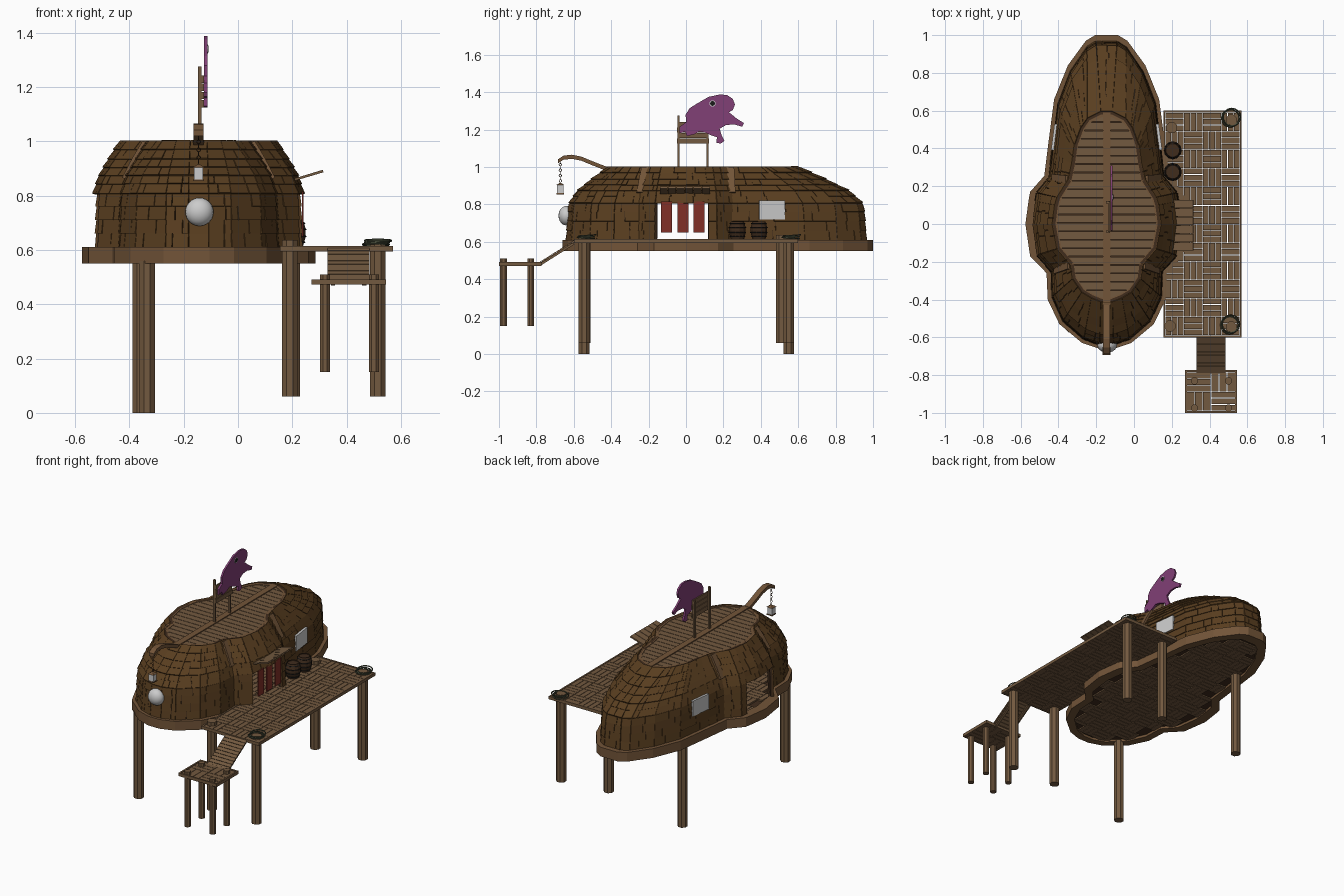
import bpy, bmesh, math, random
from mathutils import Vector, Matrix

if "Cube" in bpy.data.objects:
    bpy.data.objects.remove(bpy.data.objects["Cube"])
random.seed(4)
CX = -0.145

def mat(name, r, g, b):
    m = bpy.data.materials.new(name)
    m.diffuse_color = (r, g, b, 1)
    m.use_nodes = True
    m.node_tree.nodes["Principled BSDF"].inputs["Base Color"].default_value = m.diffuse_color
    return m

HULL = mat("hull_wood", .10, .048, .014)
DARK = mat("dark_wood", .05, .025, .012)
DECK = mat("deck_wood", .17, .10, .05)
TRIM = mat("trim_wood", .17, .09, .04)
RED = mat("red_cloth", .22, .03, .02)
PURPLE = mat("purple_paint", .22, .05, .18)
ROPE = mat("rope", .06, .07, .04)
BLACK = mat("black", .01, .01, .01)

class Part:
    """Collects geometry for one object."""
    def __init__(self):
        self.bm = bmesh.new()
    def hexa(self, bottom, top):
        n = len(bottom)
        v = [self.bm.verts.new(p) for p in list(bottom) + list(top)]
        self.bm.faces.new(v[:n][::-1])
        self.bm.faces.new(v[n:])
        for i in range(n):
            j = (i + 1) % n
            self.bm.faces.new((v[i], v[j], v[n + j], v[n + i]))
    def box(self, lo, hi, rot=None):
        c = (Vector(lo) + Vector(hi)) / 2
        s = Vector(hi) - Vector(lo)
        m = Matrix.Translation(c) @ (rot or Matrix()) @ Matrix.Diagonal((*s, 1))
        bmesh.ops.create_cube(self.bm, size=1, matrix=m)
    def slab(self, pts, z0, z1):
        self.hexa([(x, y, z0) for x, y in pts], [(x, y, z1) for x, y in pts])
    def side_profile(self, pts, x0, x1):
        self.hexa([(x0, y, z) for y, z in pts], [(x1, y, z) for y, z in pts])
    def lathe(self, x, y, prof, n=8):
        rings = [[self.bm.verts.new((x + r * math.cos(2 * math.pi * (k + .5) / n),
                  y + r * math.sin(2 * math.pi * (k + .5) / n), z)) for k in range(n)] for r, z in prof]
        for a, b in zip(rings, rings[1:]):
            for k in range(n):
                self.bm.faces.new((a[k], a[(k + 1) % n], b[(k + 1) % n], b[k]))
        self.bm.faces.new(rings[0][::-1])
        self.bm.faces.new(rings[-1])
    def torus(self, c, R, r, rot=Matrix(), n=16, m=5):
        vs = [[self.bm.verts.new(Vector(c) + rot.to_3x3() @ Vector((
               (R + r * math.cos(b * math.tau / m)) * math.cos(a * math.tau / n),
               (R + r * math.cos(b * math.tau / m)) * math.sin(a * math.tau / n),
               r * math.sin(b * math.tau / m)))) for b in range(m)] for a in range(n)]
        for a in range(n):
            for b in range(m):
                self.bm.faces.new((vs[a][b], vs[(a+1) % n][b], vs[(a+1) % n][(b+1) % m], vs[a][(b+1) % m]))
    def done(self, name, material=None):
        bmesh.ops.recalc_face_normals(self.bm, faces=self.bm.faces)
        me = bpy.data.meshes.new(name)
        self.bm.to_mesh(me)
        ob = bpy.data.objects.new(name, me)
        bpy.context.collection.objects.link(ob)
        if material:
            me.materials.append(material)
        return ob

# Half outlines (y, half width) of the rim and of the roof
BASE = [(1, .06), (.97, .11), (.84, .205), (.66, .278), (.40, .312), (.255, .33), (.17, .405), (.125, .413),
        (0, .43), (-.17, .405), (-.26, .318), (-.40, .312), (-.53, .25), (-.63, .13), (-.66, .04)]
ROOF = [(.595, .03), (.56, .10), (.51, .135), (.42, .168), (.32, .182), (.235, .20), (.14, .26), (.10, .272),
        (0, .285), (-.13, .26), (-.215, .188), (-.29, .178), (-.36, .13), (-.39, .08), (-.41, .03)]
WALL = [(y * .96, w * .905) for y, w in BASE]

def full(half):
    return [(CX + w, y) for y, w in half] + [(CX - w, y) for y, w in half[::-1]]

def interp(x, pts):
    pts = sorted(pts)
    for (a, va), (b, vb) in zip(pts, pts[1:]):
        if x <= b:
            return va + (vb - va) * max(0, (x - a) / (b - a))
    return pts[-1][1]

WF, RF = full(WALL), full(ROOF)
N = len(WF)

def wall(i, z):
    t = interp(z, [(.61, 0), (.8, .04), (.87, .25), (.93, .58), (1, 1)])
    p = Vector(WF[i % N]).lerp(Vector(RF[i % N]), t)
    return Vector((p.x, p.y, z))

# Hull walls: clapboard rows over a dark shell, door openings both sides
zs = [.61, .66, .71, .76, .805, .84, .87, .90, .93, .965, 1.0]
door = {7, 8, N - 9, N - 10}
planks, shell = Part(), Part()
for k in range(len(zs) - 1):
    for i in range(N):
        if i in door and k < 4:
            continue
        a, b = wall(i, zs[k]), wall(i + 1, zs[k])
        c, d = wall(i + 1, zs[k + 1]), wall(i, zs[k + 1])
        e = b - a
        flat = Vector((-e.y, e.x, 0)).normalized()
        nrm = (d + c - a - b).cross(e).normalized()
        if nrm.dot(flat) < 0:
            nrm = -nrm
        inn = flat * -.014
        shell.hexa([a, b, c, d], [a + inn, b + inn, c + inn, d + inn])
        cuts = [0, 1]
        if e.length > .08:
            cuts = [0, random.uniform(.2, .8), 1]
        for u, v in zip(cuts, cuts[1:]):
            g = .0015 / max(e.length, .02)
            u2, v2 = u + (g if u else 0), v - (g if v < 1 else 0)
            o = random.uniform(.008, .011)
            q = [a.lerp(b, u2), a.lerp(b, v2), d.lerp(c, v2), d.lerp(c, u2)]
            planks.hexa(q, [q[0] + nrm * o, q[1] + nrm * o, q[2] + nrm * .005, q[3] + nrm * .005])
planks.done("hull_planks", HULL)
shell.done("hull_shell", DARK)

# Rims: base band and roof edge
def ring(name, outer, inner, z0, z1, m):
    p = Part()
    for i in range(N):
        j = (i + 1) % N
        p.slab([outer[i], outer[j], inner[j], inner[i]], z0, z1)
    p.done(name, m)
ring("base_rim", full(BASE), full([(y * .93, w * .85) for y, w in BASE]), .55, .61, TRIM)
ring("roof_rim", full(ROOF), full([(y * .95, w * .92) for y, w in ROOF]), .985, 1.0, TRIM)

# Roof boards, backing and centre beam
p = Part()
p.slab(RF, .975, .985)
p.done("roof_backing", DARK)
p = Part()
for k in range(22):
    y0 = -.393 + k * .0445
    y1 = y0 + .041
    for s in (1, -1):
        w0, w1 = interp(y0, ROOF) * .94, interp(y1, ROOF) * .94
        p.slab([(CX + s * .015, y0), (CX + s * w0, y0), (CX + s * w1, y1), (CX + s * .015, y1)], .985, .997)
p.done("roof_boards", DECK)
p = Part()
p.box((CX - .02, -.43, .98), (CX + .02, .59, 1.003))
p.done("roof_beam", TRIM)

# Straps over the creases of the hull
p = Part()
for i in (5, 10, N - 6, N - 11):
    lv = [wall(i, z) for z in (.86, .93, .995)]
    for a, b in zip(lv, lv[1:]):
        s = 1 if a.x > CX else -1
        off, h = Vector((s * .016, 0, .006)), Vector((0, .022, 0))
        p.hexa([a - h, a + h, b + h, b - h], [a - h + off, a + h + off, b + h + off, b - h + off])
p.done("hull_straps", TRIM)

# Basket-weave boards
def weave(p, x0, y0, nx, ny, cx, cy, z0, z1, ok=lambda x, y: True):
    for i in range(nx):
        for j in range(ny):
            for k in range(3):
                ax, ay = x0 + i * cx, y0 + j * cy
                if (i + j) % 2:
                    lo, hi = (ax, ay + k * cy / 3), (ax + cx, ay + (k + 1) * cy / 3)
                else:
                    lo, hi = (ax + k * cx / 3, ay), (ax + (k + 1) * cx / 3, ay + cy)
                if all(ok(x, y) for x in (lo[0], hi[0]) for y in (lo[1], hi[1])):
                    p.box((lo[0] + .0015, lo[1] + .0015, z0), (hi[0] - .0015, hi[1] - .0015, z1))

p = Part()
p.slab(full([(y * .94, w * .9) for y, w in BASE]), .566, .59)
p.done("hull_floor", DARK)
p = Part()
weave(p, CX - .4, -.6, 8, 15, .1, .1, .558, .60,
      lambda x, y: -.62 < y < .94 and abs(x - CX) < interp(y, BASE) * .9)
p.done("hull_floor_boards", DECK)

# Side deck
p = Part()
weave(p, .165, -.59, 4, 12, .099, .0983, .597, .613)
for lo, hi in (((.155, -.6), (.57, -.59)), ((.155, .59), (.57, .6)), ((.56, -.59), (.57, .59)), ((.155, -.59), (.165, .59))):
    p.box((*lo, .595), (*hi, .615))
p.done("side_deck", DECK)

# Lower landing and ramp
p = Part()
weave(p, .28, -.99, 2, 2, .1275, .103, .474, .488)
for lo, hi in (((.27, -1), (.545, -.99)), ((.27, -.784), (.545, -.772)), ((.27, -.99), (.28, -.784)), ((.535, -.99), (.545, -.784))):
    p.box((*lo, .472), (*hi, .492))
p.done("landing", DECK)
p = Part()
a, b = Vector((0, -.79, .482)), Vector((0, -.595, .605))
ang = Matrix.Rotation(math.atan2(b.z - a.z, b.y - a.y), 4, 'X')
for k in range(10):
    c = a.lerp(b, (k + .5) / 10)
    p.box((.33, c.y - .0105, c.z - .005), (.485, c.y + .0105, c.z + .005), ang)
for x in (.35, .465):
    c = (a + b) / 2
    p.box((x - .008, c.y - .11, c.z - .016), (x + .008, c.y + .11, c.z - .004), ang)
p.done("ramp", DECK)

# Posts
p = Part()
for x, y, r, z0, z1 in ((-.335, -.545, .031, 0, .56), (-.36, .55, .031, 0, .56),
                        (.19, -.54, .031, .06, .637), (.515, -.545, .031, .06, .63),
                        (.2, .51, .031, .06, .637), (.515, .55, .031, .06, .63)):
    p.lathe(x, y, [(r, z0), (r, z1)], 8)
for x in (.32, .5):
    for y in (-.975, -.83):
        p.lathe(x, y, [(.02, .15), (.02, .51)], 8)
p.done("support_posts", DECK)

# Rope coils
p = Part()
for x, y in ((.51, .56), (.505, -.535)):
    for k in range(3):
        p.torus((x + .004 * k, y + .003 * k, .62 + .007 * k), .046 - .004 * (k % 2), .004,
                Matrix.Rotation(.08 * (k - 1), 4, 'X'))
p.done("rope_coils", ROPE)

# Barrels with hoops
p, h = Part(), Part()
for y in (.275, .39):
    p.lathe(.205, y, [(.036, .615), (.045, .645), (.046, .663), (.045, .68), (.036, .71), (.033, .71), (.033, .704)], 12)
    for z, r in ((.628, .040), (.65, .045), (.676, .045), (.698, .040)):
        h.torus((.205, y, z), r, .003, n=12, m=4)
p.done("barrels", DARK)
h.done("barrel_hoops", BLACK)

# Door curtains and awning
p = Part()
for y in (-.104, -.016, .07):
    p.box((.235, y - .029, .65), (.241, y + .029, .815))
p.done("door_curtains", RED)
p = Part()
for k in range(6):
    y = -.14 + k * .045
    p.hexa([(.2, y, .852), (.2, y + .042, .852), (.315, y + .042, .886), (.315, y, .886)],
           [(.2, y, .861), (.2, y + .042, .861), (.312, y + .042, .895), (.312, y, .895)])
p.done("door_awning", DECK)

# Windows and front porthole
for s, n in ((1, "right_window"), (-1, "left_window")):
    p = Part()
    x = CX + s * .279
    p.box((x - .012, .39, .72), (x + .006, .53, .82), Matrix.Rotation(s * .13, 4, 'Z')) if s > 0 else \
        p.box((x - .006, .39, .72), (x + .012, .53, .82), Matrix.Rotation(s * .13, 4, 'Z'))
    p.done(n)
p = Part()
bmesh.ops.create_uvsphere(p.bm, u_segments=20, v_segments=12, radius=.052,
                          matrix=Matrix.Translation((CX + .003, -.64, .74)) @ Matrix.Diagonal((1, .8, 1, 1)))
ob = p.done("front_porthole")
for f in ob.data.polygons:
    f.use_smooth = True

# Lantern arm, chain and lantern
path = [(-.41, .985), (-.5, 1.02), (-.56, 1.045), (-.61, 1.055), (-.655, 1.05), (-.685, 1.03)]
p = Part()
for (y0, z0), (y1, z1) in zip(path, path[1:]):
    p.side_profile([(y0, z0 - .011), (y1, z1 - .011), (y1, z1 + .011), (y0, z0 + .011)], CX - .018, CX + .018)
p.done("lantern_arm", TRIM)
p = Part()
for k in range(8):
    p.torus((CX, -.672, 1.027 - k * .0145), .007, .0018,
            Matrix.Rotation(math.pi / 2 * (k % 2), 4, 'Z') @ Matrix.Rotation(math.pi / 2, 4, 'X'), 8, 4)
p.done("lantern_chain", DARK)
p = Part()
p.box((CX - .017, -.689, .86), (CX + .017, -.655, .904))
p.done("lantern_glass")
p = Part()
p.lathe(CX, -.672, [(.03, .904), (.008, .914)], 4)
p.lathe(CX, -.672, [(.028, .853), (.028, .86)], 4)
p.done("lantern_frame", TRIM)

# Roof sign: posts, boards and sea-creature cutout
p = Part()
for y, z in ((-.04, 1.275), (.115, 1.24)):
    p.box((-.147, y - .006, .98), (-.134, y + .006, z))
for k in range(4):
    p.box((-.134, -.047 + .004 * (k % 2), 1.125 + k * .03), (-.126, .122 - .004 * (k % 2), 1.152 + k * .03))
p.done("sign_frame", DECK)
p = Part()
p.side_profile([(.18, 1.388), (.22, 1.385), (.25, 1.365), (.262, 1.335), (.25, 1.305), (.23, 1.293), (.27, 1.26),
                (.31, 1.235), (.3, 1.215), (.26, 1.228), (.215, 1.225), (.18, 1.205), (.19, 1.17), (.205, 1.14),
                (.185, 1.125), (.163, 1.13), (.165, 1.16), (.135, 1.17), (.1, 1.185), (.07, 1.19), (.045, 1.175),
                (.005, 1.165), (-.005, 1.19), (-.035, 1.18), (-.035, 1.215), (0, 1.24), (-.002, 1.28), (.02, 1.315),
                (.06, 1.34), (.12, 1.375)], -.125, -.113)
p.done("sign_creature", PURPLE)
for n, r, x, m in (("creature_eye_white", .017, -.111, None), ("creature_eye", .013, -.109, BLACK)):
    p = Part()
    p.side_profile([(.142 + r * math.cos(k * math.tau / 12), 1.34 + r * math.sin(k * math.tau / 12))
                    for k in range(12)], -.115, x)
    p.done(n, m)
